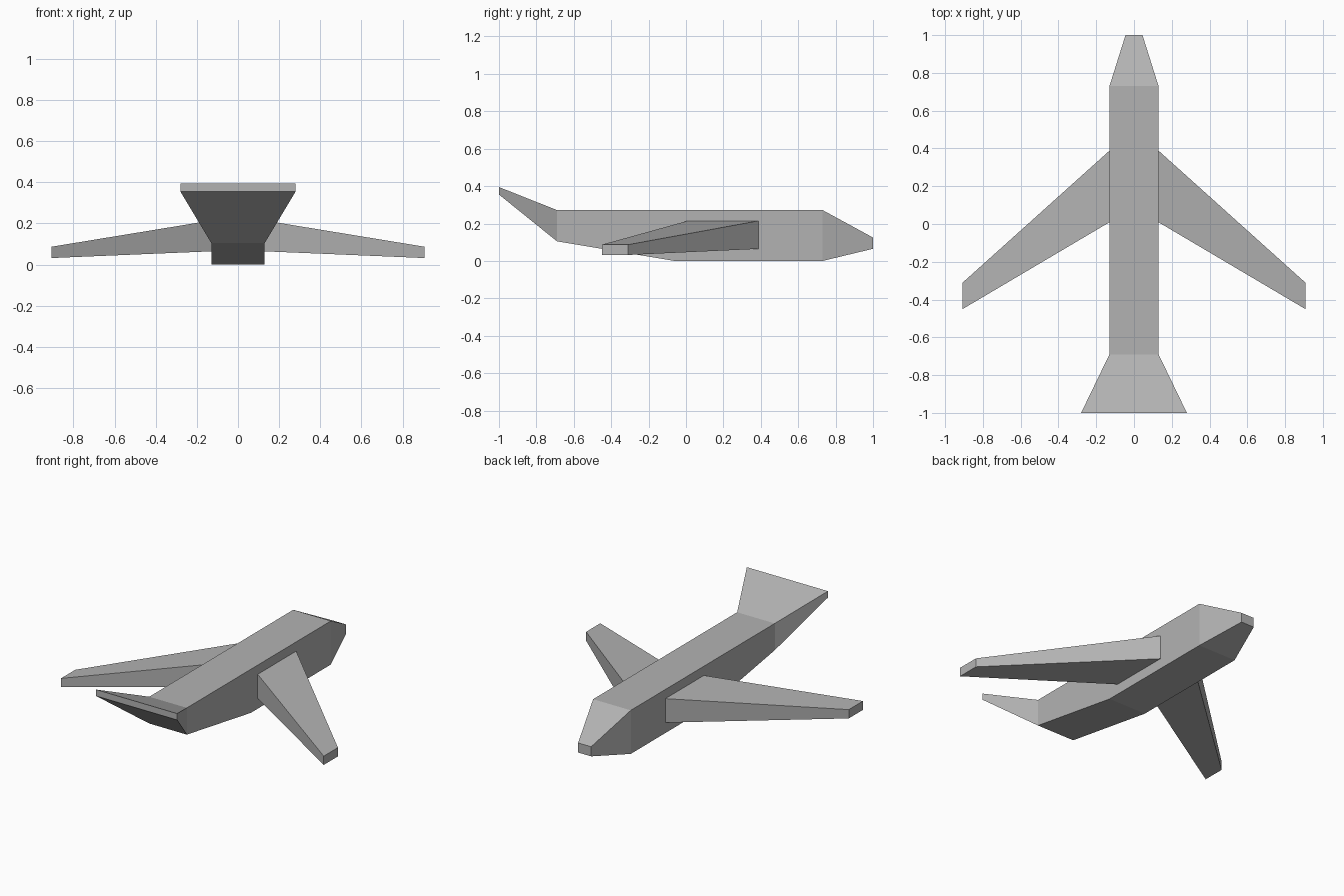
import bpy
import bmesh

cube = bpy.data.objects.get("Cube")
if cube:
    bpy.data.objects.remove(cube, do_unlink=True)

# One plain grey for the whole aircraft
GREY = (0.45, 0.45, 0.45, 1)
grey = bpy.data.materials.new("plain_grey")
grey.use_nodes = True
grey.diffuse_color = GREY
grey.node_tree.nodes["Principled BSDF"].inputs["Base Color"].default_value = GREY


def loft(name, sections):
    """Join four-cornered sections into one closed, flat-faced solid."""
    bm = bmesh.new()
    rings = [[bm.verts.new(p) for p in section] for section in sections]
    for a, b in zip(rings, rings[1:]):
        for i in range(4):
            j = (i + 1) % 4
            bm.faces.new((a[i], a[j], b[j], b[i]))
    bm.faces.new(rings[0])
    bm.faces.new(rings[-1])
    bmesh.ops.recalc_face_normals(bm, faces=bm.faces)
    mesh = bpy.data.meshes.new(name)
    bm.to_mesh(mesh)
    bm.free()
    mesh.materials.append(grey)
    obj = bpy.data.objects.new(name, mesh)
    bpy.context.collection.objects.link(obj)
    return obj


def body_section(y, half_width, bottom, top):
    w = half_width
    return [(-w, y, bottom), (w, y, bottom), (w, y, top), (-w, y, top)]


def wing_section(x, front, back, bottom, top):
    return [(x, front, bottom), (x, back, bottom), (x, back, top), (x, front, top)]


# Fuselage: flared raised tail, rising belly, straight body, tapered nose
loft("fuselage", [
    body_section(-1.0, 0.28, 0.355, 0.395),
    body_section(-0.69, 0.13, 0.105, 0.272),
    body_section(-0.06, 0.13, 0.0, 0.272),
    body_section(0.73, 0.13, 0.0, 0.272),
    body_section(1.0, 0.045, 0.065, 0.125),
])

# Swept, tapering wings with roots sunk slightly into the body
for side, name in ((1, "left_wing"), (-1, "right_wing")):
    loft(name, [
        wing_section(side * 0.12, 0.015, 0.397, 0.065, 0.216),
        wing_section(side * 0.907, -0.45, -0.31, 0.032, 0.087),
    ])
